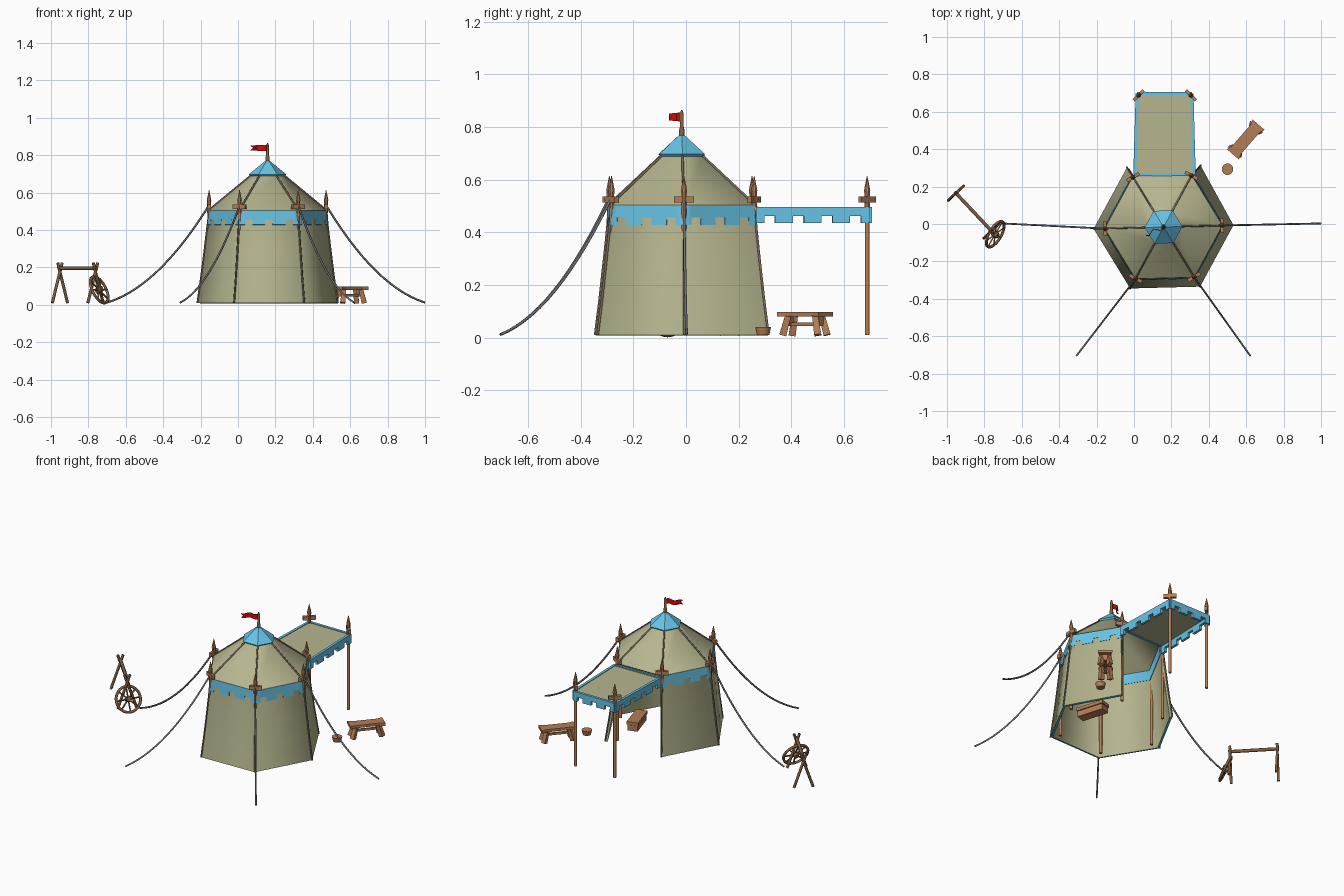
import bpy, bmesh, math
from mathutils import Vector, Matrix

if "Cube" in bpy.data.objects:
    bpy.data.objects.remove(bpy.data.objects["Cube"])

V = Vector


def material(name, r, g, b):
    m = bpy.data.materials.new(name)
    m.diffuse_color = (r, g, b, 1)
    m.use_nodes = True
    m.node_tree.nodes["Principled BSDF"].inputs["Base Color"].default_value = m.diffuse_color
    return m


CANVAS = material("canvas", .47, .465, .275)
BLUE = material("blue cloth", .135, .55, .80)
WOOD = material("wood", .46, .205, .09)
DARK = material("dark wood", .22, .115, .055)
ROPE = material("rope", .16, .16, .17)
SEAM = material("seam", .20, .15, .10)
RED = material("red cloth", .65, .003, .003)

CX, CY, TURN = .158, -.016, math.radians(1.5)


def mesh(name, verts, faces, mats, thick=0, offset=-1, rim=0):
    me = bpy.data.meshes.new(name)
    me.from_pydata([tuple(v) for v in verts], [], faces)
    for m in mats:
        me.materials.append(m)
    bm = bmesh.new()
    bm.from_mesh(me)
    bmesh.ops.remove_doubles(bm, verts=bm.verts, dist=1e-5)
    bmesh.ops.recalc_face_normals(bm, faces=bm.faces)
    bm.to_mesh(me)
    bm.free()
    ob = bpy.data.objects.new(name, me)
    bpy.context.collection.objects.link(ob)
    if thick:
        s = ob.modifiers.new("thickness", 'SOLIDIFY')
        s.thickness, s.offset, s.material_offset_rim = thick, offset, rim
    return ob


def tube(name, path, radii, mat, sides=6, closed=False):
    """Sweep a round section along a path; radii is a number or one per point."""
    path = [V(p) for p in path]
    n = len(path)
    if not isinstance(radii, (list, tuple)):
        radii = [radii] * n
    verts, faces = [], []
    plane = (path[1] - path[0]).cross(path[2] - path[0]).normalized() if closed else None
    for i, p in enumerate(path):
        a = path[(i - 1) % n] if closed or i else p
        b = path[(i + 1) % n] if closed or i < n - 1 else p
        t = (b - a).normalized()
        ref = plane or (V((1, 0, 0)) if abs(t.z) > .95 else V((0, 0, 1)))
        s = t.cross(ref).normalized()
        w = s.cross(t)
        for k in range(sides):
            q = math.tau * (k + .5) / sides
            verts.append(p + (s * math.cos(q) + w * math.sin(q)) * radii[i])
    for i in range(n if closed else n - 1):
        j = (i + 1) % n
        for k in range(sides):
            l = (k + 1) % sides
            faces.append((i * sides + k, i * sides + l, j * sides + l, j * sides + k))
    if not closed:
        faces += [tuple(range(sides)), tuple(range((n - 1) * sides, n * sides))]
    return mesh(name, verts, faces, [mat])


def prism(name, outline, z0, z1, mat, at=(0, 0, 0), turn=0):
    n = len(outline)
    mx = Matrix.Translation(at) @ Matrix.Rotation(turn, 4, 'Z')
    verts = [mx @ V((x, y, z)) for z in (z0, z1) for x, y in outline]
    faces = [tuple(range(n)), tuple(range(n, 2 * n))]
    faces += [(i, (i + 1) % n, n + (i + 1) % n, n + i) for i in range(n)]
    return mesh(name, verts, faces, [mat])


def rect(hx, hy):
    return [(-hx, -hy), (hx, -hy), (hx, hy), (-hx, hy)]


# ---- tent body: flared hexagon with one side open, and a hexagonal roof ----
PROFILE = [(.01, .374), (.15, .354), (.3, .335), (.42, .321), (.505, .315), (.69, .09)]


def radius(z):
    for (z0, r0), (z1, r1) in zip(PROFILE, PROFILE[1:]):
        if z <= z1:
            return r0 + (r1 - r0) * (z - z0) / (z1 - z0)
    return PROFILE[-1][1]


def corner(k, z, out=0):
    a = math.radians(60 * k) + TURN
    r = radius(z) + out
    flap = .02 * max(0, 1 - z / .5) if k == 1 else 0
    return V((CX + r * math.cos(a) + flap, CY + r * math.sin(a), z))


def shell(name, levels, sides, thick):
    verts = [corner(k, z) for z in levels for k in range(6)]
    faces = [(i * 6 + k, i * 6 + (k + 1) % 6, i * 6 + 6 + (k + 1) % 6, i * 6 + 6 + k)
             for i in range(len(levels) - 1) for k in sides]
    used = sorted({v for f in faces for v in f})
    remap = {v: n for n, v in enumerate(used)}
    return mesh(name, [verts[v] for v in used], [[remap[v] for v in f] for f in faces],
                [CANVAS, BLUE], thick, -1, 1)


WALLS = (2, 3, 4, 5, 0)
wall = shell("tent_wall", [p[0] for p in PROFILE[:5]], WALLS, .015)
shell("tent_roof", [p[0] for p in PROFILE[4:]], range(6), .008)


# ---- blue bands with square teeth ----
def toothed(name, panels, periods, thick, top, mid, low):
    verts, faces = [], []

    def quad(f, u0, u1, z0, z1):
        n = len(verts)
        verts.extend([f(u0, z0), f(u1, z0), f(u1, z1), f(u0, z1)])
        faces.append((n, n + 1, n + 2, n + 3))
    for f in panels:
        for p in range(periods):
            a, b, c, d = [(p + e) / periods for e in (0, .31, .69, 1)]
            for u0, u1 in ((a, b), (b, c), (c, d)):
                quad(f, u0, u1, mid, top)
            quad(f, a, b, low, mid)
            quad(f, c, d, low, mid)
    mesh(name, verts, faces, [BLUE], thick, 0)


def panel(k, out):
    return lambda u, z: corner(k, z, out).lerp(corner((k + 1) % 6, z, out), u)


toothed("outer_band", [panel(k, .003) for k in WALLS], 3, .002, .505, .457, .428)
mesh("inner_band", [corner(k, z, -.02) for k in (2, 3, 4, 5, 0, 1) for z in (.44, .503)],
     [(2 * i, 2 * i + 2, 2 * i + 3, 2 * i + 1) for i in range(5)], [BLUE], .003, 0)

# ---- corner seams, corner poles with cross finials ----
for k in range(6):
    tube("corner_seam", [corner(k, z, .001) for z, _ in PROFILE], .005, SEAM)


def pole(x, y, facing):
    tube("pole", [(x, y, .01), (x, y, .50)], .0095, WOOD, 8)
    tube("pole_finial", [(x, y, z) for z in (.49, .515, .545, .56, .615)],
         [.011, .011, .011, .013, .001], WOOD, 8)
    prism("finial_arm", rect(.009, .038), .513, .537, WOOD, (x, y, 0), facing)


for k in range(6):
    a = math.radians(60 * k) + TURN
    pole(CX + .313 * math.cos(a), CY + .313 * math.sin(a), a)

# ---- roof cap, flagpole and flag ----
rings = [(.684, .088), (.697, .101), (.768, .014)]
verts = [(CX + r * math.cos(k * math.tau / 6 + TURN), CY + r * math.sin(k * math.tau / 6 + TURN), z)
         for z, r in rings for k in range(6)]
faces = [(i * 6 + k, i * 6 + (k + 1) % 6, i * 6 + 6 + (k + 1) % 6, i * 6 + 6 + k)
         for i in range(2) for k in range(6)]
mesh("roof_cap", verts, faces + [tuple(range(6)), tuple(range(12, 18))], [BLUE])
tube("flagpole", [(CX, CY, z) for z in (.755, .79, .80, .85, .865)],
     [.011, .011, .008, .008, .003], DARK, 8)
verts, faces = [], []
for i in range(9):
    t = i / 8
    wave = .010 * math.sin(t * 9)
    x, y = CX - .095 * t + wave * .5, CY - .042 * t - wave
    notch = .838 if i < 8 else .836
    x2 = x if i < 8 else x + .02
    verts += [(x, y, .822 + .003 * t), (x2, y, notch), (x, y, .855 - .003 * t)]
    if i:
        n = 3 * i
        faces += [(n - 3, n, n + 1, n - 2), (n - 2, n + 1, n + 2, n - 1)]
mesh("flag", verts, faces, [RED], .004, 0)

# ---- awning over the doorway ----
A, B, C, D = [V(p) for p in ((.004, .26, 0), (.017, .698, 0), (.310, .698, 0), (.322, .265, 0))]
prism("awning_canvas", [(p.x, p.y) for p in (A, B, C, D)], .484, .492, CANVAS)
for p, q, n in ((A, B, 4), (B, C, 3), (C, D, 4)):
    toothed("awning_valance", [lambda u, z: p.lerp(q, u) + V((0, 0, z))], n, .016, .496, .463, .436)
prism("doorway_trim", [(A.x, .255), (D.x, .26), (D.x, .274), (A.x, .269)], .482, .498, BLUE)
pole(.025, .688, math.radians(135))
pole(.304, .688, math.radians(45))

# ---- sagging guy ropes ----
for k, ex, ey in ((0, 1.0, .003), (3, -.70, .003), (4, -.308, -.705), (5, .622, -.705)):
    s = corner(k, .5, .004)
    path = []
    for i in range(15):
        t = i / 14
        path.append((s.x + (ex - s.x) * t, s.y + (ey - s.y) * t,
                     .012 + .51 * (1 - t) * (1 - .68 * t)))
    tube("guy_rope", path, .0055, ROPE)

# ---- bench ----
bench_at, bench_turn = (.597, .452, 0), math.radians(49)
top = [(-.105, -.042), (-.07, -.032), (.07, -.032), (.105, -.042),
       (.105, .042), (.07, .032), (-.07, .032), (-.105, .042)]
prism("bench_seat", top, .08, .097, WOOD, bench_at, bench_turn)
mx = Matrix.Translation(bench_at) @ Matrix.Rotation(bench_turn, 4, 'Z')
for sx in (-1, 1):
    for sy in (-1, 1):
        tube("bench_leg", [mx @ V((sx * .088, sy * .027, .01)), mx @ V((sx * .068, sy * .02, .083))],
             [.019, .016], WOOD, 4)
    prism("bench_end_board", rect(.008, .025), .045, .082, WOOD, mx @ V((sx * .074, 0, 0)), bench_turn)
prism("bench_stretcher", rect(.075, .006), .045, .058, WOOD, bench_at, bench_turn)

# ---- bucket ----
tube("bucket", [(.50, .293, z) for z in (.01, .04, .04, .018)], [.024, .031, .026, .021], WOOD, 12)

# ---- chest inside the tent ----
chest, turn = (.333, .022, 0), math.radians(107)
prism("chest_body", rect(.086, .031), .01, .045, WOOD, chest, turn)
prism("chest_lid", rect(.09, .035), .048, .068, WOOD, chest, turn)
prism("chest_gap", rect(.083, .028), .043, .05, WOOD, chest, turn)

# ---- trestle rack: two crossed leg pairs and a bar resting in them ----
e0, e1 = V((-.952, .165, .195)), V((-.762, -.037, .195))
along = (e1 - e0).normalized()
perp = V((-along.y, along.x, 0))
tube("rack_bar", [e0 - along * .01, e1 + along * .01], .010, DARK, 8)
for e in (e0, e1):
    for s in (-1, 1):
        base = e + perp * s * .056
        base.z = .01
        cross = V((e.x, e.y, .176))
        tube("rack_leg", [base, base + (cross - base) * 1.29], .0085, DARK, 6)

# ---- leaning spoked wheel ----
c = V((-.742, -.055, .080))
axis = V((.85, -.5, .45)).normalized()
u = V((.5, .85, 0)).normalized()
w = axis.cross(u)


def on_wheel(r, q):
    return c + (u * math.cos(q) + w * math.sin(q)) * r


tube("wheel_rim", [on_wheel(.077, i * math.tau / 24) for i in range(24)], .0085, DARK, 6, True)
for i in range(8):
    q = i * math.tau / 8
    tube("wheel_spoke", [on_wheel(.01, q), on_wheel(.075, q)], .005, DARK, 4)
tube("wheel_hub", [c - axis * .018, c + axis * .018], .016, DARK, 10)


# ---- smooth the cloth and the round pieces, keep sharp edges ----
def smooth(names, angle):
    for ob in bpy.data.objects:
        ob.select_set(ob.name.split(".")[0] in names)
        if ob.select_get():
            bpy.context.view_layer.objects.active = ob
    bpy.ops.object.convert(target='MESH')
    bpy.ops.object.shade_smooth_by_angle(angle=math.radians(angle))


smooth({"tent_wall", "tent_roof", "outer_band", "inner_band"}, 68)
smooth({"guy_rope", "corner_seam", "pole", "flagpole", "bucket", "wheel_rim", "wheel_hub", "flag",
        "rack_bar", "rack_leg"}, 61)

# the blue trim stays on the hem and eave; the doorway edges are canvas
for p in wall.data.polygons:
    if p.material_index == 1 and abs(p.normal.z) < .7:
        p.material_index = 0
